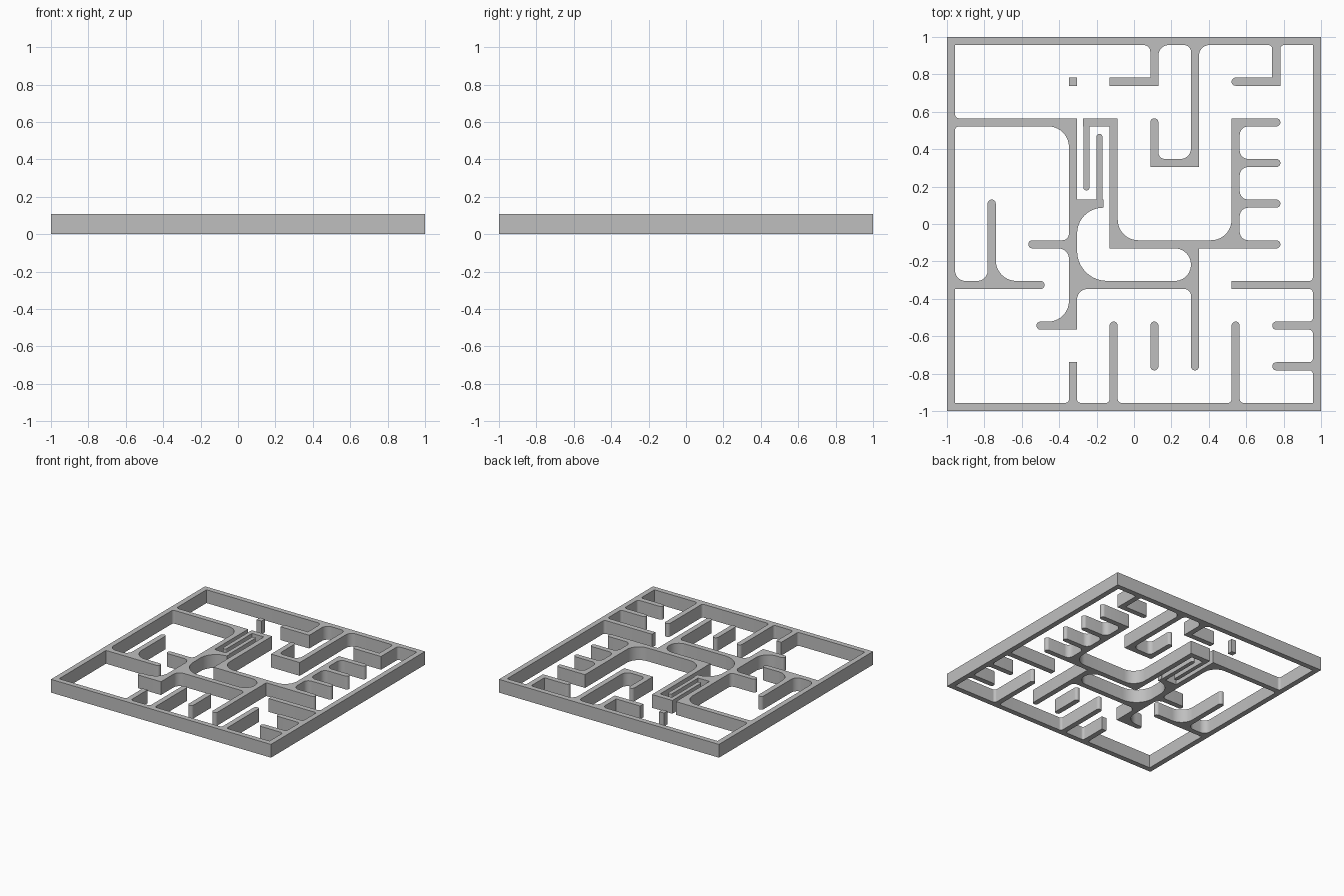
import bpy
import bmesh
import math
from mathutils import Vector
from mathutils.geometry import delaunay_2d_cdt

cube = bpy.data.objects.get("Cube")
if cube:
    bpy.data.objects.remove(cube, do_unlink=True)

# The plan is a square grid of lines 0 to 9, five wall thicknesses apart
THICK = 2 / 46
PITCH = 5 * THICK
HALF = THICK / 2
HEIGHT = 0.109
TINY, SMALL, MID, LARGE = 0.02, 0.035, 0.055, 0.11

grey = bpy.data.materials.new("wall_grey")
grey.use_nodes = True
grey.diffuse_color = (0.52, 0.52, 0.52, 1)
grey.node_tree.nodes["Principled BSDF"].inputs["Base Color"].default_value = grey.diffuse_color


def grid(x, y):
    return Vector((HALF - 1 + x * PITCH, HALF - 1 + y * PITCH))


def wall(x0, y0, x1, y1, rounded="", half=HALF):
    """Straight wall outline; 'a' rounds its start, 'b' rounds its end."""
    start, end = grid(x0, y0), grid(x1, y1)
    along = (end - start).normalized() if start != end else Vector((1, 0))
    outline = []
    for tip, way, key in ((end, along, "b"), (start, -along, "a")):
        side = Vector((-way.y, way.x))
        if key in rounded:
            turns = [math.pi * (k / 12 - 0.5) for k in range(13)]
            outline += [tip + half * (way * math.cos(t) + side * math.sin(t)) for t in turns]
        else:
            outline += [tip + half * (way - side), tip + half * (way + side)]
    return outline


def fillet(x, y, corner, radius):
    """Concave corner filler in the named quadrant (NE, NW, SE, SW) of a crossing."""
    sx = 1 if "E" in corner else -1
    sy = 1 if "N" in corner else -1
    inset = 0.008
    local = [(-inset, -inset), (radius, -inset)]
    for k in range(11):
        t = math.pi / 2 * k / 10
        local.append((radius * (1 - math.sin(t)), radius * (1 - math.cos(t))))
    local.append((-inset, radius))
    centre = grid(x, y)
    outline = [centre + Vector((sx * (HALF + px), sy * (HALF + py))) for px, py in local]
    return outline if sx * sy > 0 else outline[::-1]


def build(name, outlines):
    """Merge the outlines into one plan and raise it to wall height."""
    points, loops = [], []
    for outline in outlines:
        loops.append(list(range(len(points), len(points) + len(outline))))
        points += outline
    verts, _, faces, _, _, sources = delaunay_2d_cdt(points, [], loops, 0, 1e-5)
    bm = bmesh.new()
    made = [bm.verts.new((v.x, v.y, 0)) for v in verts]
    for face, source in zip(faces, sources):
        if source:
            bm.faces.new([made[i] for i in face])
    bmesh.ops.delete(bm, geom=[v for v in bm.verts if not v.link_faces], context="VERTS")
    bmesh.ops.dissolve_limit(bm, angle_limit=math.radians(1), verts=bm.verts[:], edges=bm.edges[:])
    raised = bmesh.ops.extrude_face_region(bm, geom=bm.faces[:], use_keep_orig=True)["geom"]
    for v in raised:
        if isinstance(v, bmesh.types.BMVert):
            v.co.z = HEIGHT
    bmesh.ops.recalc_face_normals(bm, faces=bm.faces[:])
    mesh = bpy.data.meshes.new(name)
    bm.to_mesh(mesh)
    bm.free()
    mesh.materials.append(grey)
    obj = bpy.data.objects.new(name, mesh)
    bpy.context.collection.objects.link(obj)
    bpy.ops.object.select_all(action="DESELECT")
    obj.select_set(True)
    bpy.context.view_layer.objects.active = obj
    bpy.ops.object.shade_smooth_by_angle(angle=math.radians(30))


# Outer frame
frame = [wall(0, 0, 9, 0), wall(9, 0, 9, 9), wall(9, 9, 0, 9), wall(0, 9, 0, 0)]

# Stubs standing on the front edge
stubs = [wall(3, 0, 3, 1), wall(4, 0, 4, 2, "b"), wall(7, 0, 7, 2, "b")]
for x in (3, 4, 7):
    stubs += [fillet(x, 0, "NW", TINY), fillet(x, 0, "NE", TINY)]

# Stubs on the right edge
stubs += [wall(7, 3, 9, 3), wall(8, 2, 9, 2, "a"), wall(8, 1, 9, 1, "a")]
for y in (1, 2, 3):
    stubs += [fillet(9, y, "NW", TINY), fillet(9, y, "SW", TINY)]

# Walls hanging from the back edge
back = [
    wall(5, 9, 5, 8), wall(5, 8, 4, 8),
    wall(6, 9, 6, 6), wall(6, 6, 5, 6), wall(5, 6, 5, 7, "b"),
    wall(8, 9, 8, 8), wall(8, 8, 7, 8, "b"),
    fillet(5, 9, "SW", SMALL), fillet(5, 9, "SE", MID),
    fillet(6, 9, "SW", SMALL), fillet(6, 9, "SE", MID),
    fillet(8, 9, "SW", TINY), fillet(8, 9, "SE", TINY),
    fillet(5, 6, "NE", SMALL), fillet(6, 6, "NW", MID),
]

# Branching wall on the left edge
left = [
    wall(0, 3, 2.2, 3, "b"), wall(1, 3, 1, 5, "b"),
    fillet(0, 3, "NE", MID), fillet(1, 3, "NW", MID), fillet(1, 3, "NE", LARGE),
]

# Long spine with its branches
spine = [
    wall(0, 7, 3, 7), wall(3, 7, 3, 2), wall(2, 4, 3, 4, "a"), wall(2.2, 2, 3, 2, "a"),
    wall(3, 3, 6, 3), wall(6, 4, 6, 1, "b"),
    fillet(0, 7, "NE", TINY), fillet(0, 7, "SE", TINY), fillet(3, 7, "SW", LARGE),
    fillet(3, 4, "NW", SMALL), fillet(3, 4, "SW", MID), fillet(3, 2, "NW", LARGE),
    fillet(3, 5, "SE", 0.138), fillet(3, 3, "NE", 0.16), fillet(3, 3, "SE", MID),
    fillet(6, 4, "SW", 0.086), fillet(6, 3, "NW", 0.086), fillet(6, 3, "SW", SMALL),
]

# Narrow switchback in the middle
thin = 0.0165
switchback = [
    wall(3, 5, 3.65, 5), wall(3.65, 5, 3.65, 6.64, "b", thin),
    wall(3.35, 7, 4, 7), wall(3.33, 7, 3.33, 5.4, "b", thin),
]

# Inner bend and comb on the right
comb = [
    wall(4, 7, 4, 4), wall(4, 4, 8, 4, "b"), wall(7, 4, 7, 7),
    fillet(4, 4, "NE", LARGE), fillet(7, 4, "NW", LARGE),
]
for y in (5, 6, 7):
    comb += [wall(7, y, 8, y, "b"), fillet(7, y, "SE", SMALL + 0.01),
             fillet(7, y - 1, "NE", SMALL + 0.01)]

build("maze_walls", frame + stubs + back + left + spine + switchback + comb)

# Freestanding pieces
build("square_post", [wall(3, 8, 3, 8)])
build("short_wall", [wall(5, 1, 5, 2, "ab")])
